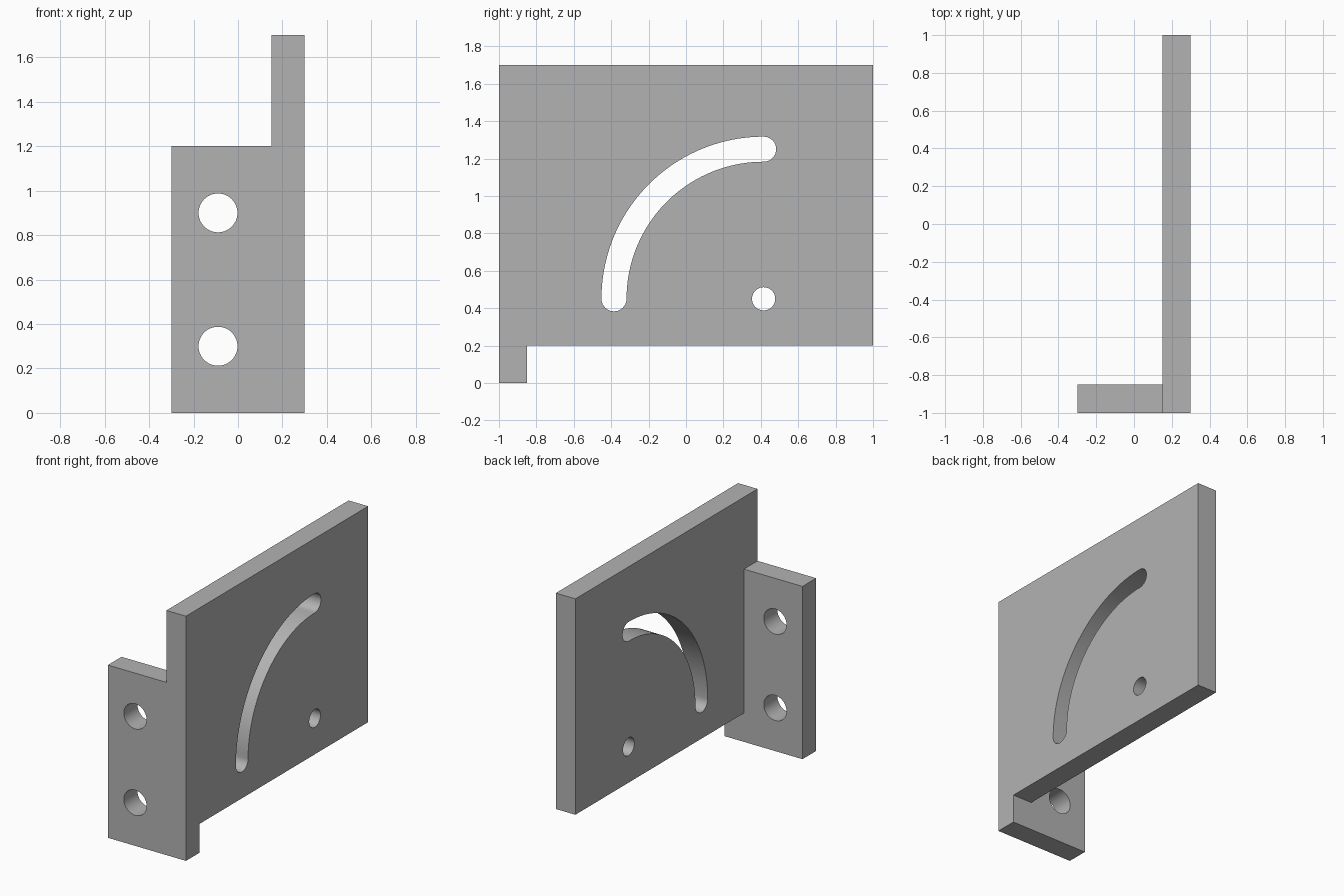
import bpy
import bmesh
from math import cos, sin, pi, radians
from mathutils import Matrix, Vector

default = bpy.data.objects.get("Cube")
if default:
    bpy.data.objects.remove(default, do_unlink=True)

grey = bpy.data.materials.new("plain_grey")
grey.use_nodes = True
grey.diffuse_color = (0.45, 0.45, 0.45, 1)
grey.node_tree.nodes["Principled BSDF"].inputs["Base Color"].default_value = grey.diffuse_color


def add_prism(name, outline, direction):
    """Extrude a closed outline of 3D points along a direction."""
    bm = bmesh.new()
    face = bm.faces.new([bm.verts.new(p) for p in outline])
    ext = bmesh.ops.extrude_face_region(bm, geom=[face], use_keep_orig=True)
    moved = [g for g in ext["geom"] if isinstance(g, bmesh.types.BMVert)]
    bmesh.ops.translate(bm, verts=moved, vec=Vector(direction))
    bmesh.ops.recalc_face_normals(bm, faces=bm.faces)
    mesh = bpy.data.meshes.new(name)
    bm.to_mesh(mesh)
    bm.free()
    mesh.materials.append(grey)
    obj = bpy.data.objects.new(name, mesh)
    bpy.context.collection.objects.link(obj)
    return obj


def add_box(name, low, high):
    (x0, y0, z0), (x1, y1, z1) = low, high
    base = [(x0, y0, z0), (x1, y0, z0), (x1, y1, z0), (x0, y1, z0)]
    return add_prism(name, base, (0, 0, z1 - z0))


def arc(cu, cv, radius, start, end, steps):
    """Points on a 2D arc, angles in degrees, both ends included."""
    angles = [radians(start + (end - start) * i / steps) for i in range(steps + 1)]
    return [(cu + radius * cos(a), cv + radius * sin(a)) for a in angles]


def combine(target, tool, operation):
    """Apply a boolean to the target and delete the tool."""
    mod = target.modifiers.new(operation.title(), "BOOLEAN")
    mod.operation, mod.solver, mod.object = operation, "EXACT", tool
    bpy.context.view_layer.objects.active = target
    bpy.ops.object.modifier_apply(modifier=mod.name)
    bpy.data.objects.remove(tool, do_unlink=True)


# Upright plate joined to the mounting flange
bracket = add_box("slotted_bracket", (0.15, -1, 0.2), (0.3, 1, 1.7))
flange = add_box("mounting_flange", (-0.3, -1, 0), (0.3, -0.85, 1.2))
combine(bracket, flange, "UNION")

# Pivot hole and quarter-circle slot through the plate
pivot_y, pivot_z, sweep, half = 0.415, 0.45, 0.8, 0.067
slot = (arc(pivot_y, pivot_z, sweep + half, 90, 180, 40)
        + arc(pivot_y - sweep, pivot_z, half, 180, 360, 20)[1:-1]
        + arc(pivot_y, pivot_z, sweep - half, 180, 90, 40)
        + arc(pivot_y, pivot_z + sweep, half, -90, 90, 20)[1:-1])
pivot = arc(pivot_y, pivot_z, 0.062, 0, 360, 48)[:-1]
for outline in (slot, pivot):
    cutter = add_prism("plate_cutter", [(0, y, z) for y, z in outline], (0.5, 0, 0))
    combine(bracket, cutter, "DIFFERENCE")

# Two bolt holes through the flange
for z in (0.3, 0.9):
    ring = arc(-0.09, z, 0.0875, 0, 360, 48)[:-1]
    cutter = add_prism("bolt_cutter", [(x, -1.2, v) for x, v in ring], (0, 0.5, 0))
    combine(bracket, cutter, "DIFFERENCE")

# Merge coplanar faces, then smooth the curved walls only
bm = bmesh.new()
bm.from_mesh(bracket.data)
bmesh.ops.remove_doubles(bm, verts=bm.verts, dist=0.0001)
bmesh.ops.dissolve_limit(bm, angle_limit=radians(0.5), verts=bm.verts, edges=bm.edges)
bm.to_mesh(bracket.data)
bm.free()
bpy.ops.object.select_all(action="DESELECT")
bracket.select_set(True)
bpy.context.view_layer.objects.active = bracket
bpy.ops.object.shade_smooth_by_angle(angle=radians(30))
